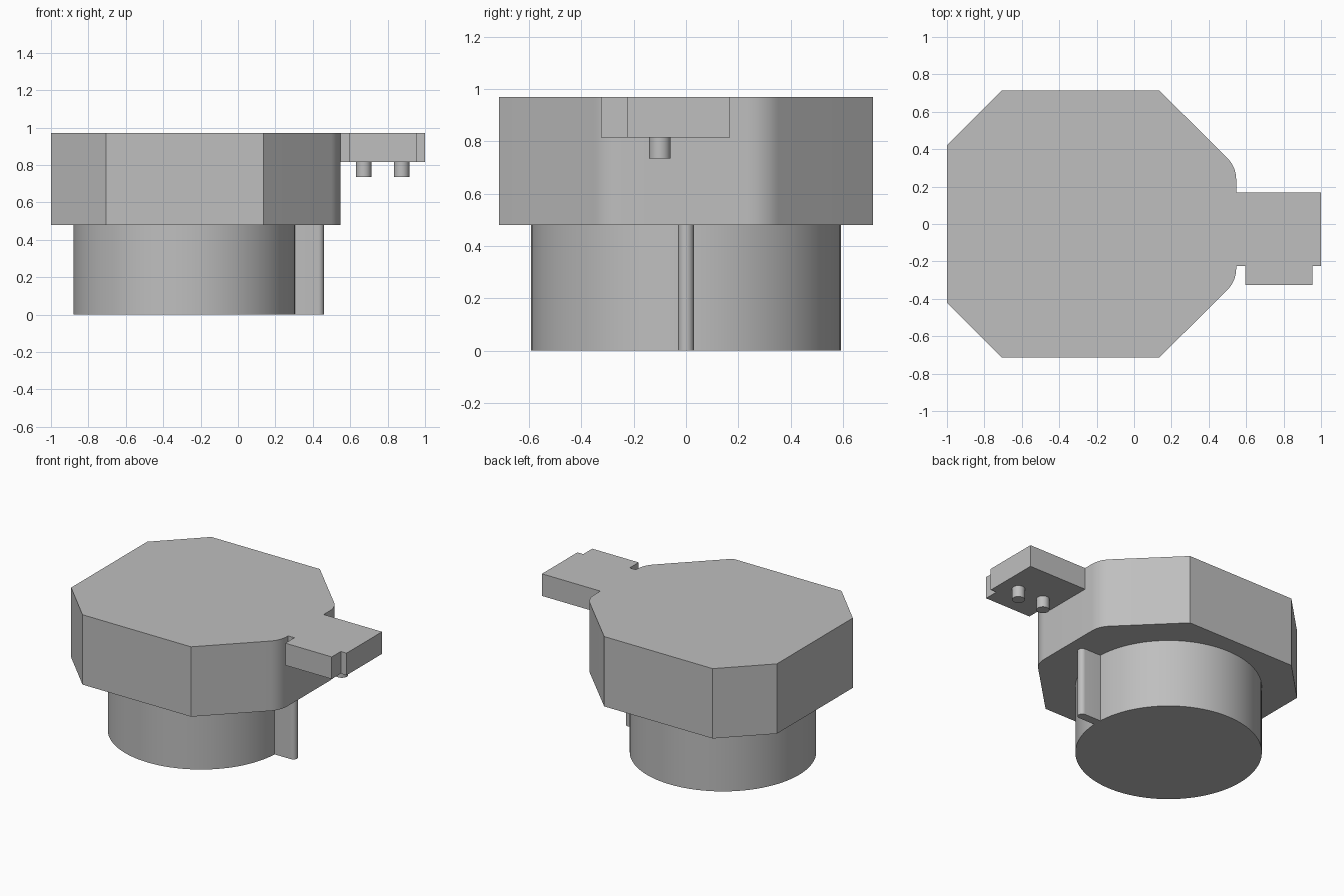
import bpy, math
from math import sin, cos, pi

cube = bpy.data.objects.get("Cube")
if cube:
    bpy.data.objects.remove(cube, do_unlink=True)

GREY = (0.52, 0.52, 0.52, 1)
mat = bpy.data.materials.new("plain grey")
mat.use_nodes = True
mat.diffuse_color = GREY
mat.node_tree.nodes["Principled BSDF"].inputs["Base Color"].default_value = GREY


def arc(cx, cy, r, start, end, steps):
    """Points on an arc, angles in degrees."""
    angles = [math.radians(start + (end - start) * i / steps) for i in range(steps + 1)]
    return [(cx + r * cos(a), cy + r * sin(a)) for a in angles]


def prism(name, outline, z0, z1):
    """Extrude a counter-clockwise outline from z0 to z1."""
    n = len(outline)
    verts = [(x, y, z) for z in (z0, z1) for x, y in outline]
    faces = [tuple(reversed(range(n))), tuple(range(n, 2 * n))]
    faces += [(i, (i + 1) % n, n + (i + 1) % n, n + i) for i in range(n)]
    mesh = bpy.data.meshes.new(name)
    mesh.from_pydata(verts, [], faces)
    mesh.materials.append(mat)
    obj = bpy.data.objects.new(name, mesh)
    bpy.context.collection.objects.link(obj)
    bpy.ops.object.select_all(action='DESELECT')
    obj.select_set(True)
    bpy.context.view_layer.objects.active = obj
    bpy.ops.object.shade_smooth_by_angle(angle=math.radians(25))
    return obj


BODY_BOTTOM, TOP, TAB_BOTTOM = 0.48, 0.97, 0.815

# Octagonal body: half outline with one rounded corner, mirrored across y
fillet = 0.165
corner_y = 0.305 - fillet * math.tan(pi / 8)
half = arc(0.547 - fillet, corner_y, fillet, 0, 45, 8)
half += [(0.135, 0.714), (-0.707, 0.714), (-1, 0.421)]
prism("body", half + [(x, -y) for x, y in reversed(half)], BODY_BOTTOM, TOP)

# Round base
prism("round_base", arc(-0.287, 0, 0.593, 0, 360, 96)[:-1], 0, BODY_BOTTOM)

# Locating rib with a rounded outer edge
rib = [(0.30, 0.03), (0.30, -0.03)] + arc(0.43, 0, 0.03, -90, 90, 12)
prism("locating_rib", rib, 0, BODY_BOTTOM)

# Side tab with a stepped front edge
tab = [(0.547, 0.168), (0.547, -0.225), (0.595, -0.225), (0.595, -0.325),
       (0.955, -0.325), (0.955, -0.225), (1, -0.225), (1, 0.168)]
prism("side_tab", tab, TAB_BOTTOM, TOP)

# Two pins beneath the tab
for side, x in (("inner", 0.672), ("outer", 0.875)):
    prism(side + "_pin", arc(x, -0.1, 0.041, 0, 360, 32)[:-1], 0.735, TAB_BOTTOM)
